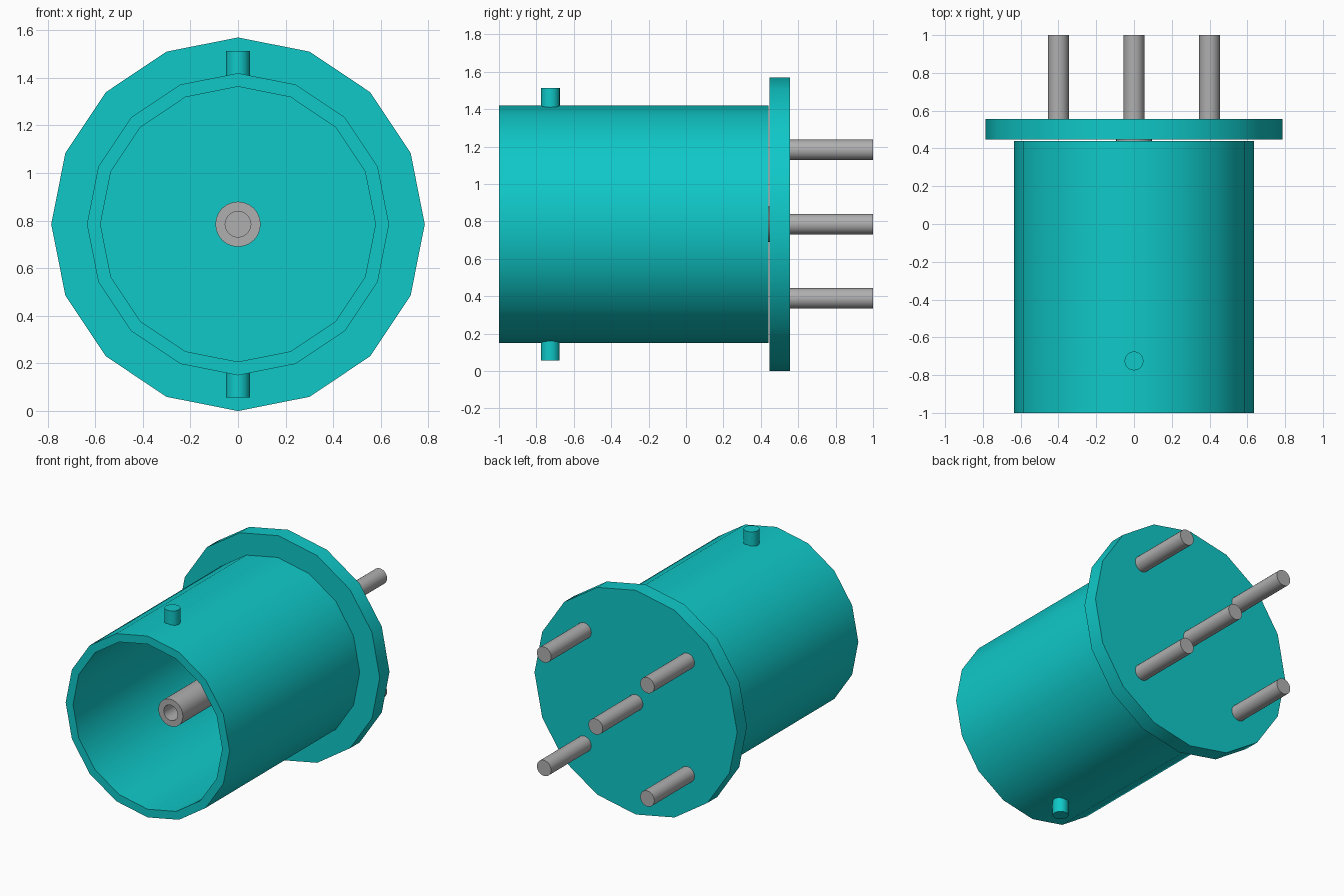
import bpy, bmesh, math
from mathutils import Matrix, Vector

cube = bpy.data.objects.get("Cube")
if cube:
    bpy.data.objects.remove(cube, do_unlink=True)

AXIS_Z = 0.785


def make_material(name, rgb):
    mat = bpy.data.materials.new(name)
    mat.use_nodes = True
    colour = (*rgb, 1.0)
    mat.diffuse_color = colour
    mat.node_tree.nodes["Principled BSDF"].inputs["Base Color"].default_value = colour
    return mat


teal = make_material("teal", (0.005, 0.58, 0.58))
grey = make_material("metal grey", (0.43, 0.43, 0.43))


def lathe(name, profile, sides, mat, closed=False, origin=(0, 0, AXIS_Z), matrix=None):
    """Revolve (radius, distance) points about the y axis; open ends are capped."""
    bm = bmesh.new()
    rings = []
    for r, d in profile:
        angles = [2 * math.pi * i / sides for i in range(sides)]
        rings.append([bm.verts.new((r * math.sin(a), d, r * math.cos(a))) for a in angles])
    pairs = list(zip(rings, rings[1:]))
    if closed:
        pairs.append((rings[-1], rings[0]))
    else:
        bm.faces.new(rings[0])
        bm.faces.new(rings[-1])
    for a, b in pairs:
        for i in range(sides):
            j = (i + 1) % sides
            bm.faces.new((a[i], a[j], b[j], b[i]))
    bmesh.ops.recalc_face_normals(bm, faces=bm.faces)
    bm.transform(Matrix.Translation(Vector(origin)) @ (matrix or Matrix()))
    mesh = bpy.data.meshes.new(name)
    bm.to_mesh(mesh)
    bm.free()
    mesh.materials.append(mat)
    obj = bpy.data.objects.new(name, mesh)
    bpy.context.collection.objects.link(obj)
    bpy.ops.object.select_all(action="DESELECT")
    obj.select_set(True)
    bpy.context.view_layer.objects.active = obj
    bpy.ops.object.shade_smooth_by_angle(angle=math.radians(30))
    return obj


# Hollow shell and the mounting flange just behind it
lathe("shell", [(0.635, -1), (0.635, 0.44), (0.578, 0.44), (0.578, -1)], 16, teal, closed=True)
lathe("flange", [(0.785, 0.447), (0.785, 0.555)], 16, teal)

# Centre socket with a blind hole in its front end
lathe("centre_socket",
      [(0.095, 0.45), (0.095, -0.745), (0.054, -0.745), (0.054, -0.4)], 24, grey)

# Bayonet studs above and below the shell
for side, sign in (("top", 1), ("bottom", -1)):
    lathe(f"{side}_stud", [(0.05, 0.6), (0.05, 0.728)], 24, teal,
          origin=(0, -0.725, AXIS_Z), matrix=Matrix.Rotation(sign * math.pi / 2, 4, "X"))

# Rear pins: one in the centre, four at the corners
pins = {"centre_pin": (0, 0)}
for side, sx in (("left", 1), ("right", -1)):
    for level, sz in (("upper", 1), ("lower", -1)):
        pins[f"{level}_{side}_pin"] = (sx * 0.4, sz * 0.397)
for name, (x, z) in pins.items():
    lathe(name, [(0.055, 0.55), (0.055, 1)], 24, grey, origin=(x, 0, AXIS_Z + z))
